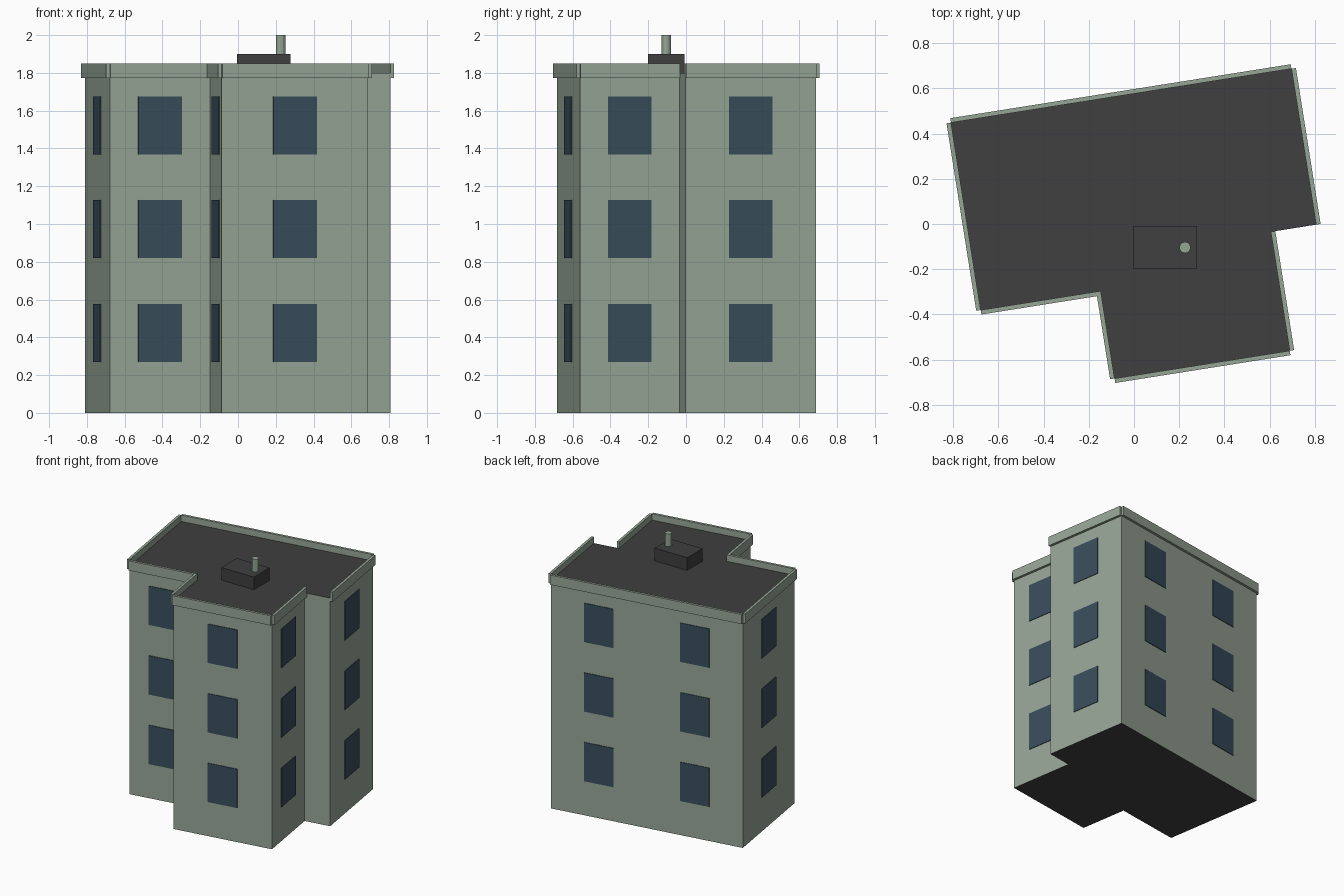
import bpy, bmesh
from math import radians
from mathutils import Vector, Matrix

if "Cube" in bpy.data.objects:
    bpy.data.objects.remove(bpy.data.objects["Cube"])

ROT = Matrix.Rotation(radians(9), 4, 'Z')
ROOF_Z = 1.8


def material(name, rgb):
    m = bpy.data.materials.new(name)
    m.diffuse_color = (*rgb, 1)
    m.use_nodes = True
    m.node_tree.nodes["Principled BSDF"].inputs["Base Color"].default_value = m.diffuse_color
    return m


GREEN = material("sage green wall", (0.31, 0.38, 0.305))
DARK = material("dark roof", (0.05, 0.05, 0.05))
GLASS = material("blue grey glass", (0.04, 0.075, 0.105))


def finish(bm, name, *mats):
    bmesh.ops.recalc_face_normals(bm, faces=bm.faces)
    mesh = bpy.data.meshes.new(name)
    bm.to_mesh(mesh)
    bm.free()
    for m in mats:
        mesh.materials.append(m)
    ob = bpy.data.objects.new(name, mesh)
    bpy.context.collection.objects.link(ob)
    return ob


def add_box(bm, centre, size, turn=Matrix()):
    mat = Matrix.Translation(centre) @ turn @ Matrix.Diagonal((*size, 1))
    bmesh.ops.create_cube(bm, size=1, matrix=mat)


# Footprint corners, counter-clockwise, before the 9 degree turn
plan = [(-0.73, 0.57), (-0.73, -0.27), (-0.192, -0.27), (-0.192, -0.662),
        (0.593, -0.662), (0.593, -0.129), (0.796, -0.129), (0.796, 0.57)]
corners = [ROT @ Vector((x, y, 0)) for x, y in plan]

# Building body: extruded footprint, dark on top and bottom
bm = bmesh.new()
base = bm.faces.new([bm.verts.new(c) for c in corners])
ext = bmesh.ops.extrude_face_region(bm, geom=[base], use_keep_orig=True)
top = [v for v in ext["geom"] if isinstance(v, bmesh.types.BMVert)]
bmesh.ops.translate(bm, verts=top, vec=(0, 0, ROOF_Z))
bm.normal_update()
for f in bm.faces:
    f.material_index = 1 if abs(f.normal.z) > 0.5 else 0
finish(bm, "building_body", GREEN, DARK)

# Parapet strips and window plates along each wall
parapet, windows = bmesh.new(), bmesh.new()
for a, b in zip(corners, corners[1:] + corners[:1]):
    along = b - a
    length = along.length
    if length < 0.3:      # the short notch wall is bare
        continue
    d = along.normalized()
    out = Vector((d.y, -d.x, 0))
    turn = Matrix((d, out, (0, 0, 1))).transposed().to_4x4()
    add_box(parapet, (a + b) / 2 + out * 0.01 + Vector((0, 0, 1.812)),
            (length, 0.02, 0.076), turn)
    count = 2 if length > 1 else 1
    for i in range(count):
        mid = a + along * (i + 0.5) / count
        for floor in range(3):
            z = 0.424 + 0.549 * floor
            add_box(windows, mid + out * 0.002 + Vector((0, 0, z)),
                    (0.233, 0.006, 0.307), turn)
finish(parapet, "parapet", GREEN)
finish(windows, "windows", GLASS)

# Rooftop unit and its vent pipe
bm = bmesh.new()
add_box(bm, (0.137, -0.104, 1.85), (0.284, 0.192, 0.1))
finish(bm, "rooftop_unit", DARK)

bm = bmesh.new()
bmesh.ops.create_cone(bm, cap_ends=True, segments=12, radius1=0.025, radius2=0.025,
                      depth=0.1, matrix=Matrix.Translation((0.226, -0.104, 1.95)))
finish(bm, "vent_pipe", GREEN)
